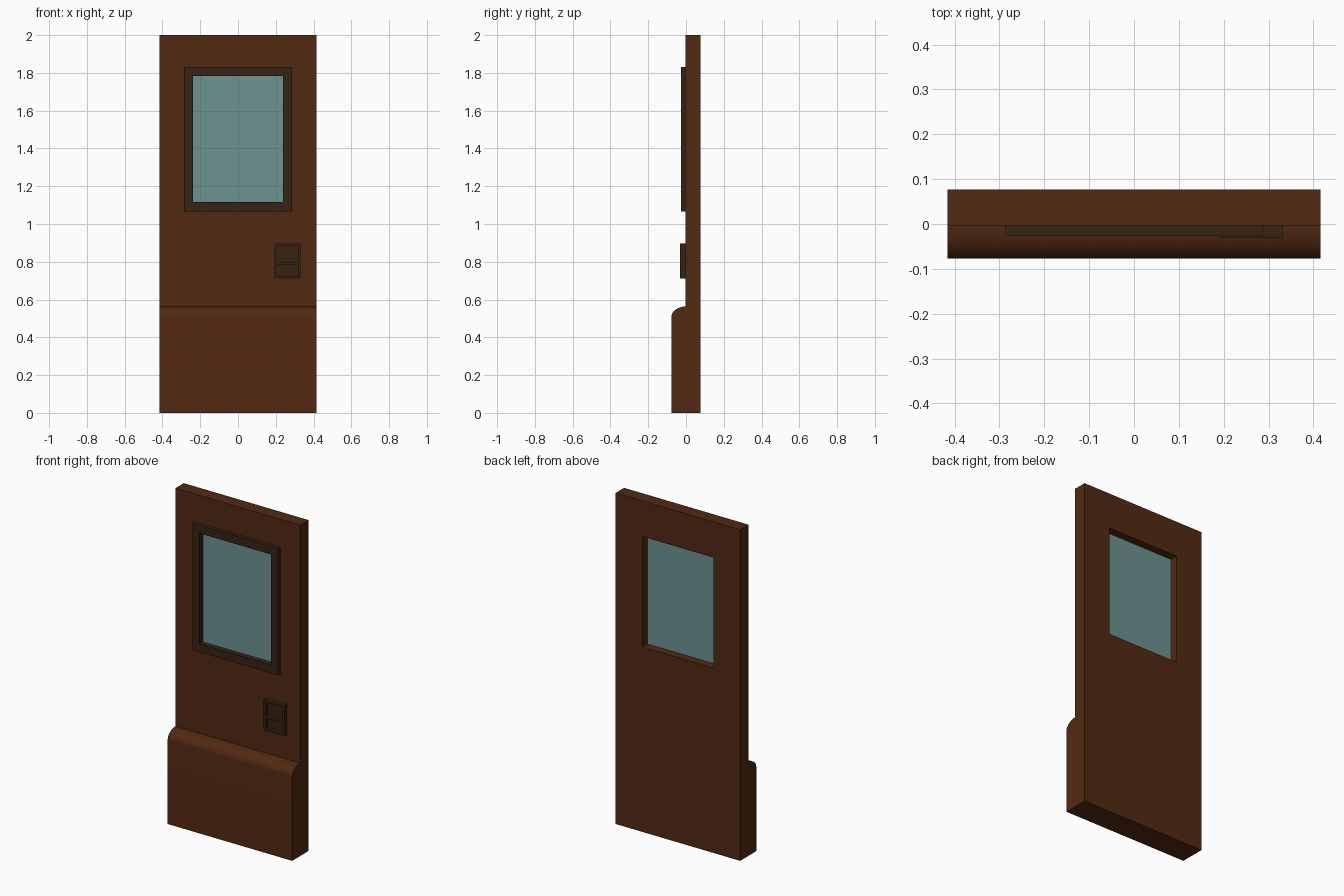
import bpy, bmesh, math

if "Cube" in bpy.data.objects:
    bpy.data.objects.remove(bpy.data.objects["Cube"])


def material(name, rgb):
    m = bpy.data.materials.new(name)
    m.diffuse_color = (*rgb, 1)
    m.use_nodes = True
    m.node_tree.nodes["Principled BSDF"].inputs["Base Color"].default_value = m.diffuse_color
    return m


WOOD = material("brown_paint", (0.085, 0.022, 0.006))
TRIM = material("dark_trim", (0.038, 0.016, 0.007))
GLASS = material("tinted_glass", (0.15, 0.29, 0.28))


def finish(name, bm, mat):
    bmesh.ops.recalc_face_normals(bm, faces=bm.faces)
    me = bpy.data.meshes.new(name)
    bm.to_mesh(me)
    bm.free()
    ob = bpy.data.objects.new(name, me)
    bpy.context.collection.objects.link(ob)
    if mat:
        me.materials.append(mat)
    return ob


def add_box(bm, x0, x1, y0, y1, z0, z1):
    vs = bmesh.ops.create_cube(bm, size=1)["verts"]
    for v in vs:
        v.co = (x1 if v.co.x > 0 else x0, y1 if v.co.y > 0 else y0,
                z1 if v.co.z > 0 else z0)


def box(name, mat, *dims):
    bm = bmesh.new()
    add_box(bm, *dims)
    return finish(name, bm, mat)


def cut(ob, *boxes):
    """Cut rectangular openings out of an object."""
    for b in boxes:
        cutter = box("cutter", None, *b)
        cutter.hide_render = True
        mod = ob.modifiers.new("opening", 'BOOLEAN')
        mod.operation = 'DIFFERENCE'
        mod.solver = 'EXACT'
        mod.object = cutter
        bpy.context.view_layer.objects.active = ob
        bpy.ops.object.modifier_apply(modifier=mod.name)
        bpy.data.objects.remove(cutter)


# Door leaf: side profile with a rounded lower bulge, extruded across x
W, BACK, FACE, BULGE = 0.416, 0.077, -0.003, -0.077
profile = [(BACK, 0), (BACK, 2), (FACE, 2)]
for i in range(9):
    a = math.pi / 2 * i / 8
    profile.append((FACE + (BULGE - FACE) * math.sin(a), 0.508 + 0.055 * math.cos(a)))
profile.append((BULGE, 0))
bm = bmesh.new()
side = bm.faces.new([bm.verts.new((-W, y, z)) for y, z in profile])
ext = bmesh.ops.extrude_face_region(bm, geom=[side])["geom"]
for v in ext:
    if isinstance(v, bmesh.types.BMVert):
        v.co.x = W
door = finish("door_leaf", bm, WOOD)
cut(door, (-0.238, 0.238, -0.2, 0.2, 1.117, 1.784))
bpy.ops.object.select_all(action='DESELECT')
door.select_set(True)
bpy.context.view_layer.objects.active = door
bpy.ops.object.shade_smooth_by_angle(angle=math.radians(35))

# Window surround and pane
frame = box("window_frame", TRIM, -0.286, 0.286, -0.027, FACE, 1.067, 1.832)
cut(frame, (-0.238, 0.238, -0.2, 0.2, 1.117, 1.784))
box("window_pane", GLASS, -0.238, 0.238, 0.005, 0.029, 1.117, 1.784)

# Latch plate with two recessed pockets
latch = box("latch_plate", TRIM, 0.193, 0.331, -0.031, FACE, 0.712, 0.896)
cut(latch, (0.205, 0.319, -0.2, -0.010, 0.800, 0.884),
    (0.205, 0.319, -0.2, -0.010, 0.724, 0.786))
